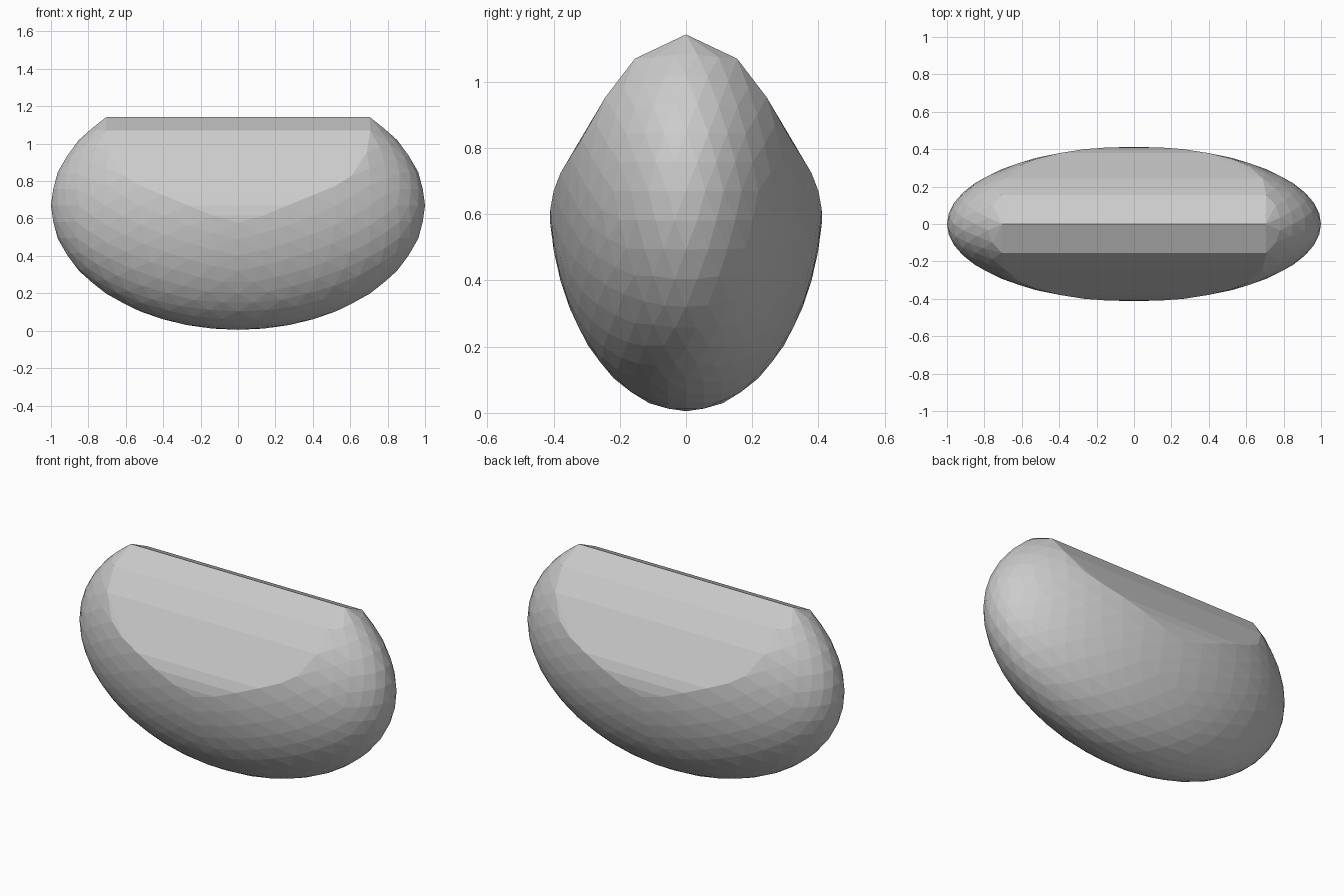
import bpy, bmesh
from math import hypot

if "Cube" in bpy.data.objects:
    bpy.data.objects.remove(bpy.data.objects["Cube"])

PHI = (1 + 5 ** 0.5) / 2
RADII = (1.0, 0.415, 0.665)
CENTRE_Z = 0.67
SCOOP = 0.7

# Icosahedron with its edges centred on the axes
bm = bmesh.new()
for a in (-1, 1):
    for b in (-PHI, PHI):
        for co in ((a, 0, b), (b, a, 0), (0, b, a)):
            bm.verts.new(co)
bmesh.ops.convex_hull(bm, input=bm.verts[:])

# Refine into a faceted sphere
for step in range(3):
    bmesh.ops.subdivide_edges(bm, edges=bm.edges[:], cuts=1, use_grid_fill=True)
    for v in bm.verts:
        v.co.normalize()

# Drop the points in a round scoop at the top, squash the rest to an ellipsoid
points = [(v.co.x * RADII[0], v.co.y * RADII[1], v.co.z * RADII[2] + CENTRE_Z)
          for v in bm.verts
          if abs(v.co.x) > SCOOP or hypot(v.co.x, min(0, v.co.z - SCOOP)) > SCOOP]
bm.free()

# Wrap the remaining points in one closed shell with a ridge on top
bm = bmesh.new()
for p in points:
    bm.verts.new(p)
bmesh.ops.convex_hull(bm, input=bm.verts[:])
bmesh.ops.delete(bm, geom=[v for v in bm.verts if not v.link_faces], context='VERTS')
bmesh.ops.recalc_face_normals(bm, faces=bm.faces[:])
mesh = bpy.data.meshes.new("ridged_shell")
bm.to_mesh(mesh)
bm.free()
bpy.context.collection.objects.link(bpy.data.objects.new("ridged_shell", mesh))
